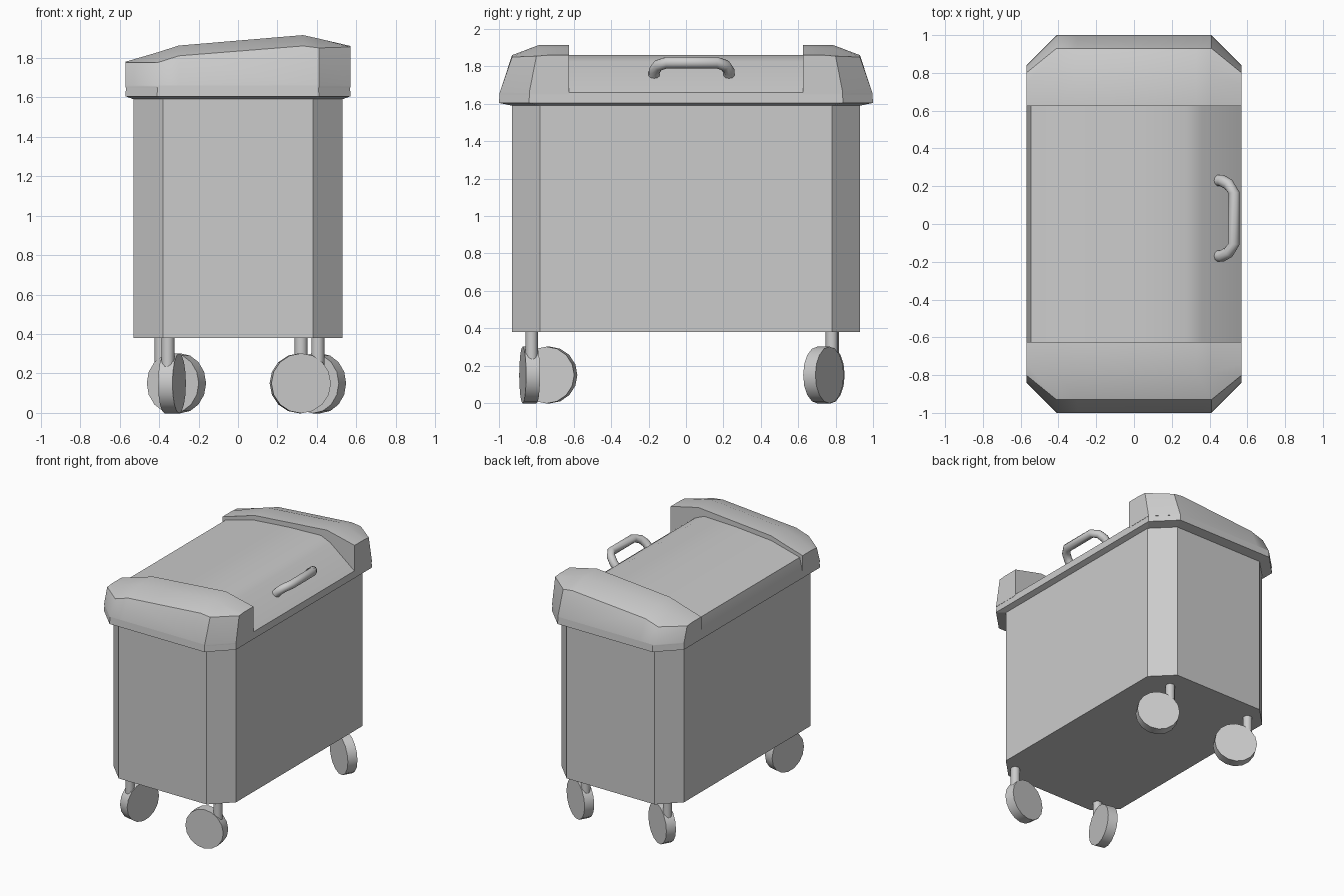
import bpy, bmesh, math
from mathutils import Vector, Matrix

if "Cube" in bpy.data.objects:
    bpy.data.objects.remove(bpy.data.objects["Cube"])


def finish(name, bm, smooth=None):
    bmesh.ops.recalc_face_normals(bm, faces=bm.faces)
    mesh = bpy.data.meshes.new(name)
    bm.to_mesh(mesh)
    bm.free()
    ob = bpy.data.objects.new(name, mesh)
    bpy.context.collection.objects.link(ob)
    if smooth:
        bpy.ops.object.select_all(action='DESELECT')
        ob.select_set(True)
        bpy.context.view_layer.objects.active = ob
        bpy.ops.object.shade_smooth_by_angle(angle=math.radians(smooth))
    return ob


def loft(name, rings, smooth=None):
    """Skin a list of closed rings and cap both ends."""
    bm = bmesh.new()
    vs = [[bm.verts.new(p) for p in r] for r in rings]
    n = len(vs[0])
    for a, b in zip(vs, vs[1:]):
        for i in range(n):
            j = (i + 1) % n
            bm.faces.new((a[i], a[j], b[j], b[i]))
    bm.faces.new(vs[0])
    bm.faces.new(vs[-1])
    return finish(name, bm, smooth)


def octagon(x, y, c, z):
    """Rectangle with chamfered corners."""
    return [(x, -y + c, z), (x, y - c, z), (x - c, y, z), (c - x, y, z),
            (-x, y - c, z), (-x, c - y, z), (c - x, -y, z), (x - c, -y, z)]


def cylinder(name, radius, depth, sides, matrix, smooth=35):
    bm = bmesh.new()
    bmesh.ops.create_cone(bm, cap_ends=True, segments=sides, radius1=radius,
                          radius2=radius, depth=depth, matrix=matrix)
    return finish(name, bm, smooth)


# Bin body and lid rim
loft("bin_body", [octagon(.53, .93, .15, .38), octagon(.53, .93, .15, 1.60)])
loft("lid_rim", [octagon(.53, .93, .15, 1.59), octagon(.57, 1.0, .16, 1.605),
                 octagon(.568, .996, .16, 1.66)])

# Raised lid ends: x, top height, shoulder y, wall top y, wall top z, rim y
stations = [(-.57, 1.78, .74, .80, 1.775, .838),
            (-.41, 1.827, .785, .93, 1.775, .996),
            (-.30, 1.862, .785, .93, 1.81, .996),
            (.33, 1.915, .785, .93, 1.86, .996),
            (.41, 1.897, .785, .93, 1.85, .996),
            (.57, 1.86, .74, .80, 1.855, .838)]
for label, s in (("front", -1), ("back", 1)):
    rings = [[(x, s * .625, 1.65), (x, s * .625, zt), (x, s * ys, zt),
              (x, s * yw, zw), (x, s * yr, 1.66), (x, s * yr, 1.65)]
             for x, zt, ys, yw, zw, yr in stations]
    loft("lid_end_" + label, rings, 38)

# Lower centre panel of the lid
profile = [(-.568, 1.65), (-.568, 1.66), (-.545, 1.76), (-.3, 1.825), (.0, 1.85),
           (.28, 1.86), (.36, 1.825), (.568, 1.66), (.568, 1.65)]
loft("lid_panel", [[(x, y, z) for x, z in profile] for y in (-.63, .63)], 40)

# Handle: swept tube
path = [(.44, -.17, 1.745), (.465, -.17, 1.775), (.50, -.15, 1.805),
        (.53, -.105, 1.82), (.53, .165, 1.82), (.50, .21, 1.805),
        (.465, .23, 1.775), (.44, .23, 1.745)]
pts = [Vector(p) for p in path]
side = Vector((.62, 0, -.78))
rings = []
for i, p in enumerate(pts):
    t = (pts[min(i + 1, len(pts) - 1)] - pts[max(i - 1, 0)]).normalized()
    u = (side - t * side.dot(t)).normalized()
    v = t.cross(u)
    rings.append([p + .031 * (u * math.cos(a) + v * math.sin(a))
                  for a in (k * math.tau / 10 for k in range(10))])
loft("handle", rings, 50)

# Casters: stem position and direction in which the wheel trails
casters = {"front_left": (-.355, -.825, 77), "front_right": (.405, -.825, 187),
           "back_left": (-.39, .785, -30), "back_right": (.32, .78, -30)}
for label, (x, y, deg) in casters.items():
    a = math.radians(deg)
    cylinder("stem_" + label, .033, .20, 12, Matrix.Translation((x, y, .30)))
    m = (Matrix.Translation((x + .09 * math.cos(a), y + .09 * math.sin(a), .15))
         @ Matrix.Rotation(a, 4, 'Z') @ Matrix.Rotation(math.pi / 2, 4, 'X'))
    cylinder("wheel_" + label, .152, .075, 16, m)
